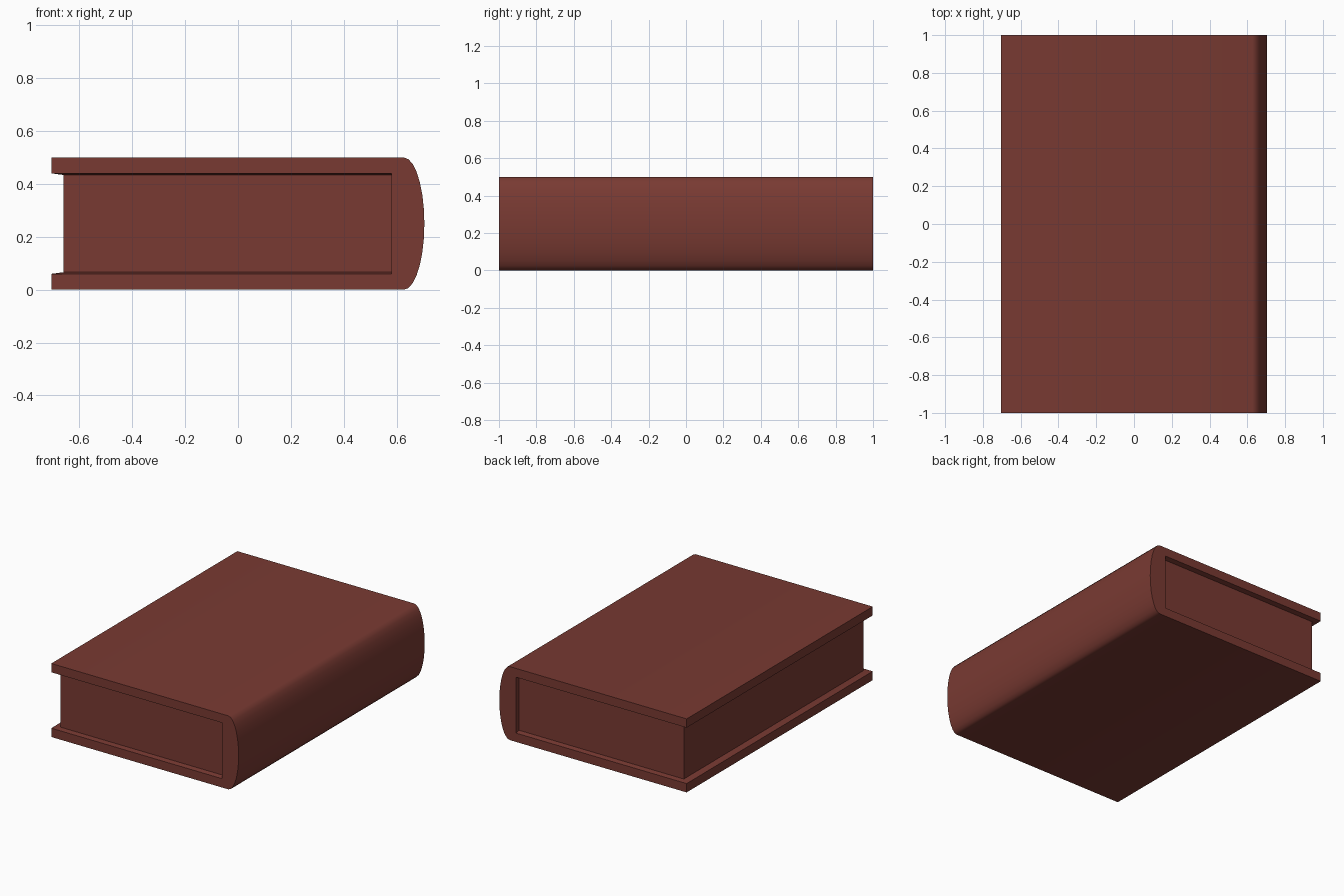
import bpy, bmesh, math

if "Cube" in bpy.data.objects:
    bpy.data.objects.remove(bpy.data.objects["Cube"])

W, H, L = 0.705, 0.5, 1.0      # half width, height, half length
SPINE_X, SEG = 0.627, 14       # where the rounded spine starts, its segments
LIP, PAGE = 0.06, 0.066        # cover thickness at the rim and at the pages
PAGE_X, BACK_X, PAGE_Y = -0.66, 0.58, 0.966

mat = bpy.data.materials.new("red brown")
mat.diffuse_color = (0.19, 0.042, 0.032, 1)
mat.use_nodes = True
mat.node_tree.nodes["Principled BSDF"].inputs["Base Color"].default_value = mat.diffuse_color

# C-shaped section: outside with rounded spine, then inside of the covers
outer = [(-W, 0)]
for i in range(SEG + 1):
    a = -math.pi / 2 + math.pi * i / SEG
    outer.append((SPINE_X + (W - SPINE_X) * math.cos(a), H / 2 + H / 2 * math.sin(a)))
outer.append((-W, H))


def section(t):
    return outer + [(-W, H - LIP), (PAGE_X, H - t), (BACK_X, H - t),
                    (BACK_X, t), (PAGE_X, t), (-W, LIP)]


bm = bmesh.new()
rings = []
for y, t in ((-L, LIP), (-PAGE_Y, PAGE), (PAGE_Y, PAGE), (L, LIP)):
    rings.append([bm.verts.new((x, y, z)) for x, z in section(t)])

n, k = len(rings[0]), len(outer)
page = [k + 1, k + 2, k + 3, k + 4]     # section points around the page block

# Cover surfaces, skipping those hidden behind the page block
for s in range(3):
    for i in range(n):
        if s == 1 and i in page[:3]:
            continue
        j = (i + 1) % n
        bm.faces.new((rings[s][i], rings[s][j], rings[s + 1][j], rings[s + 1][i]))

# Cover ends
for r in (rings[0], rings[3]):
    bm.faces.new(r)

# Page block: both ends and the fore edge
for r in (rings[1], rings[2]):
    bm.faces.new([r[i] for i in page])
a, b = rings[1], rings[2]
bm.faces.new((a[page[0]], a[page[3]], b[page[3]], b[page[0]]))

bmesh.ops.recalc_face_normals(bm, faces=bm.faces)
me = bpy.data.meshes.new("book")
bm.to_mesh(me)
bm.free()
me.materials.append(mat)
book = bpy.data.objects.new("book", me)
bpy.context.collection.objects.link(book)
bpy.context.view_layer.objects.active = book
book.select_set(True)
bpy.ops.object.shade_smooth_by_angle(angle=math.radians(40))
